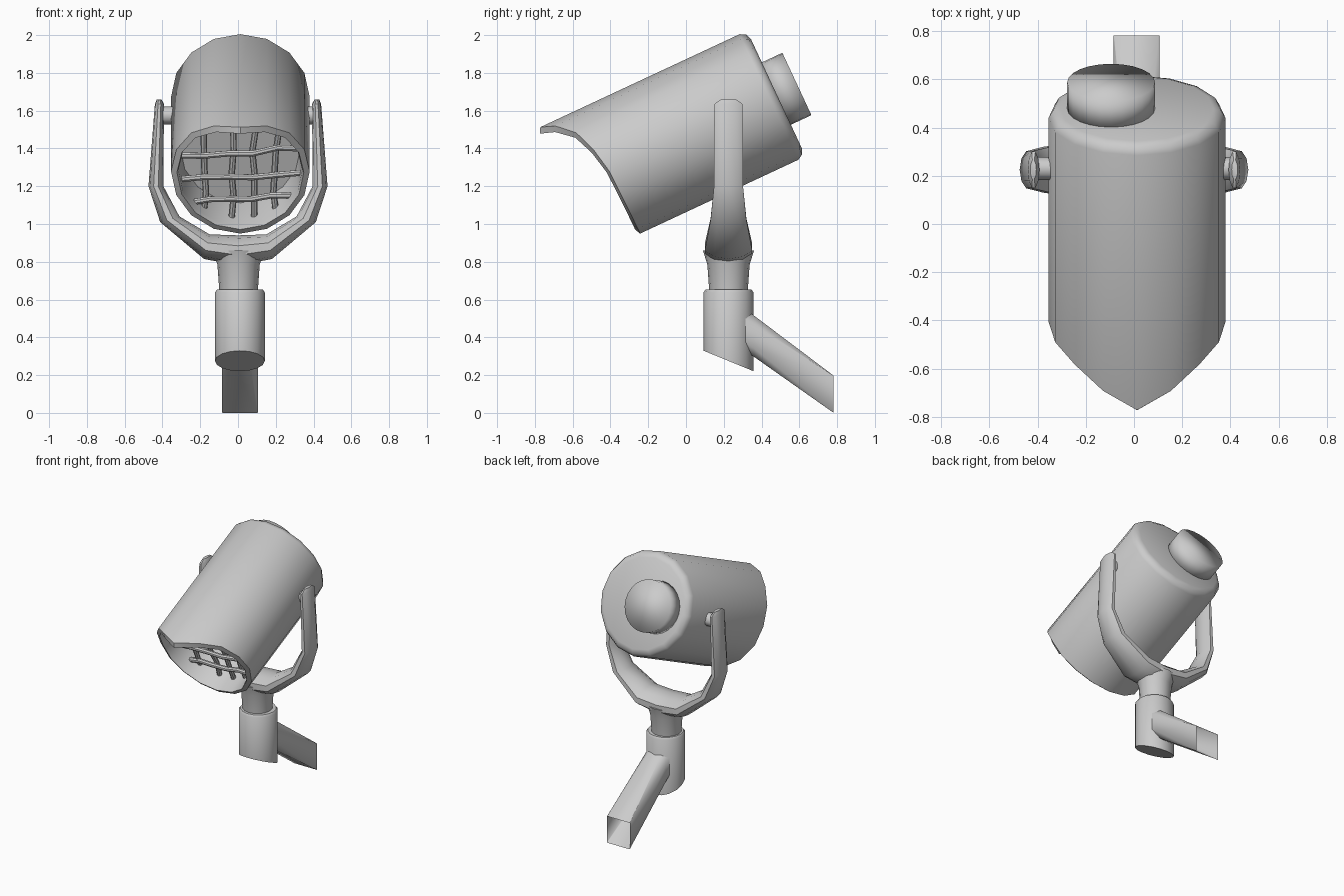
import bpy, bmesh, random
from math import sin, cos, pi, radians
from mathutils import Vector

if "Cube" in bpy.data.objects:
    bpy.data.objects.remove(bpy.data.objects["Cube"])

random.seed(4)
TILT = radians(25)
CX, CT = 0.0125, 1.33      # lamp axis: x offset and height along its tilted normal
YC = 0.225                 # stand centre in y


def loft(name, rings, start=True, end=True, angle=40):
    """Skin a list of equal-length closed rings."""
    bm = bmesh.new()
    rows = [[bm.verts.new(p) for p in ring] for ring in rings]
    n = len(rows[0])
    for a, b in zip(rows, rows[1:]):
        for i in range(n):
            j = (i + 1) % n
            bm.faces.new((a[i], a[j], b[j], b[i]))
    if start:
        bm.faces.new(rows[0])
    if end:
        bm.faces.new(rows[-1])
    bmesh.ops.recalc_face_normals(bm, faces=bm.faces)
    me = bpy.data.meshes.new(name)
    bm.to_mesh(me)
    bm.free()
    ob = bpy.data.objects.new(name, me)
    bpy.context.collection.objects.link(ob)
    bpy.ops.object.select_all(action='DESELECT')
    ob.select_set(True)
    bpy.context.view_layer.objects.active = ob
    bpy.ops.object.shade_smooth_by_angle(angle=radians(angle))
    return ob


def lamp(x, t, s):
    """Lamp coordinates (s runs back along the axis, t across it) to world."""
    return Vector((x, s * cos(TILT) - t * sin(TILT), s * sin(TILT) + t * cos(TILT)))


def lamp_ring(r, s, n=16, cx=CX):
    f = s if callable(s) else (lambda k: s)
    return [lamp(cx + r * sin(2 * pi * k / n), CT + r * cos(2 * pi * k / n), f(k))
            for k in range(n)]


# Lamp housing: hollow front with pointed visor, chamfered back
RIM = [-0.075, 0.0, 0.085, 0.13, 0.158, 0.162, 0.165, 0.166, 0.166]


def rim(offset):
    return lambda k: RIM[min(k, 16 - k)] + offset


loft("lamp_housing", [
    lamp_ring(0.318, 0.46),
    lamp_ring(0.328, rim(0.03)),
    lamp_ring(0.336, rim(0.0)),
    lamp_ring(0.367, rim(0.015)),
    lamp_ring(0.367, 1.105),
    lamp_ring(0.35, 1.135),
    lamp_ring(0.318, 1.148)], angle=50)

# Rear knob
loft("rear_knob", [lamp_ring(0.182, s, 24, -0.095) for s in (1.12, 1.268)], angle=100)


# Bent wire grille inside the opening
def wire(name, path, r=0.017):
    tangent = (path[-1] - path[0]).normalized()
    back = lamp(0, 0, 1)
    side = tangent.cross(back)
    loft(name, [[p + r * (back * cos(a) + side * sin(a))
                 for a in [2 * pi * k / 8 for k in range(8)]] for p in path])


def jit(i):
    return random.uniform(-0.014, 0.014) if 0 < i < 5 else 0


def chord(d):
    return (0.338 ** 2 - d * d) ** 0.5


for i, t in enumerate((1.40, 1.26, 1.125)):
    h = chord(t - CT)
    wire(f"grille_horizontal_{i}", [lamp(CX - h + 2 * h * k / 5,
         t + 0.02 * (k / 2.5 - 1) + jit(k), 0.265 + jit(k) / 2) for k in range(6)])
for i, x in enumerate((-0.18, -0.035, 0.085, 0.2)):
    h = chord(x - CX)
    wire(f"grille_vertical_{i}", [lamp(x + jit(k),
         CT - h + 2 * h * k / 5, 0.285 + jit(k) / 2) for k in range(6)])

# Yoke: (outer x, outer z, inner x, inner z, half depth), right half, top to middle
HALF = [(0.43, 1.66, 0.405, 1.66, 0.04),
        (0.44, 1.635, 0.392, 1.635, 0.075),
        (0.474, 1.2, 0.395, 1.2, 0.077),
        (0.412, 1.01, 0.31, 1.04, 0.095),
        (0.18, 0.815, 0.15, 0.945, 0.125)]
path = HALF + [(0, 0.78, 0, 0.94, 0.122)]
path += [(-a, b, -c, d, w) for a, b, c, d, w in reversed(HALF)]
rings = []
for ox, oz, ix, iz, w in path:
    ring = []
    for k in range(10):
        a = 2 * pi * k / 10
        m = 0.5 + 0.5 * cos(a)
        ring.append((ix + (ox - ix) * m, YC + w * sin(a) * 1.05, iz + (oz - iz) * m))
    rings.append(ring)
loft("yoke", rings, angle=45)

# Pivot pins joining yoke and housing
for name, sx in (("left", -1), ("right", 1)):
    loft(f"{name}_pivot_pin", [[(sx * x, 0.23 + 0.047 * sin(pi * k / 6),
         1.575 + 0.047 * cos(pi * k / 6)) for k in range(12)] for x in (0.33, 0.42)])


# Round stand parts
def disc(r, z, slope=0.0, cx=0.01, n=16):
    return [(cx + r * sin(2 * pi * k / n), YC + r * cos(2 * pi * k / n),
             z + slope * r * cos(2 * pi * k / n)) for k in range(n)]


loft("neck", [disc(0.135, 0.86, cx=0.003), disc(0.112, 0.785, cx=0.003),
              disc(0.1, 0.62, cx=0.003)])
loft("collar", [disc(0.122, 0.652), disc(0.132, 0.638), disc(0.132, 0.275, -0.41)])


# Slanted arm: rounded at the collar, square and open at the wall end
def arm_section(y, z0, z1, w, c):
    l, r = 0.01 - w, 0.01 + w
    return [(l + c, y, z0), (r - c, y, z0), (r, y, z0 + c), (r, y, z1 - c),
            (r - c, y, z1), (l + c, y, z1), (l, y, z1 - c), (l, y, z0 + c)]


loft("support_arm", [arm_section(0.28, 0.35, 0.575, 0.095, 0.05),
                     arm_section(0.36, 0.297, 0.515, 0.095, 0.045),
                     arm_section(0.782, 0.0, 0.197, 0.095, 0.003)],
     end=False, angle=60)
